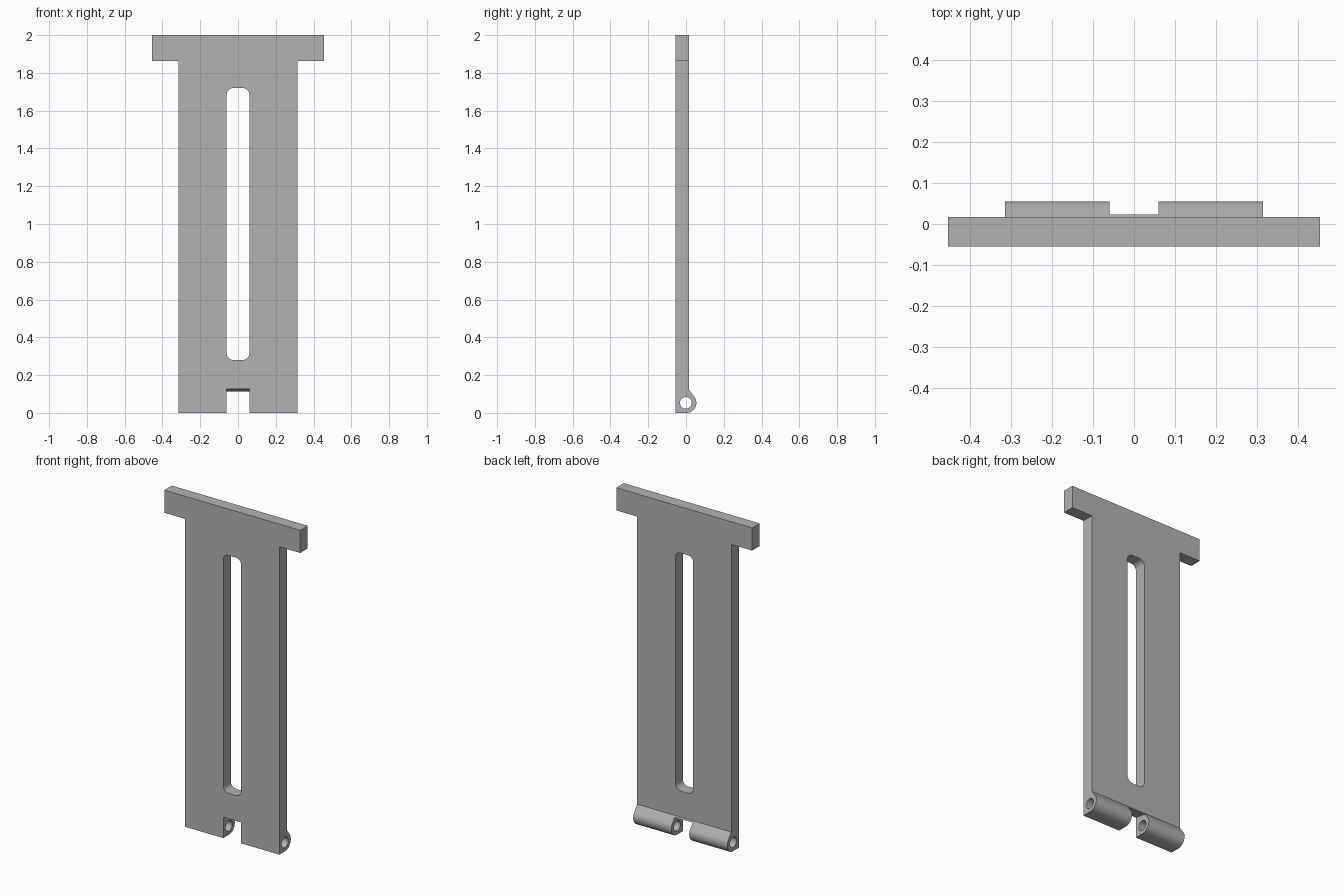
import bpy, bmesh
from math import radians, sin, cos, atan2, acos, hypot, degrees
from mathutils import Vector

if "Cube" in bpy.data.objects:
    bpy.data.objects.remove(bpy.data.objects["Cube"], do_unlink=True)

FRONT, BACK = -0.055, 0.017      # plate faces
PIN_Y, PIN_Z, KNUCKLE_R = 0.002, 0.053, 0.053
HALF_TOP, HALF_BODY, HALF_GAP = 0.455, 0.315, 0.06

grey = bpy.data.materials.new("grey_metal")
grey.use_nodes = True
colour = (0.45, 0.45, 0.45, 1)
grey.diffuse_color = colour
grey.node_tree.nodes["Principled BSDF"].inputs["Base Color"].default_value = colour


def prism(name, points, offset):
    """Sweep a closed outline of 3D points along an offset."""
    bm = bmesh.new()
    face = bm.faces.new([bm.verts.new(p) for p in points])
    grown = bmesh.ops.extrude_face_region(bm, geom=[face])["geom"]
    bmesh.ops.translate(bm, vec=Vector(offset),
                        verts=[v for v in grown if isinstance(v, bmesh.types.BMVert)])
    bmesh.ops.recalc_face_normals(bm, faces=bm.faces)
    mesh = bpy.data.meshes.new(name)
    bm.to_mesh(mesh)
    bm.free()
    obj = bpy.data.objects.new(name, mesh)
    bpy.context.collection.objects.link(obj)
    mesh.materials.append(grey)
    return obj


def side_prism(name, outline, half_width):
    return prism(name, [(-half_width, y, z) for y, z in outline], (2 * half_width, 0, 0))


def front_prism(name, outline):
    return prism(name, [(x, -0.2, z) for x, z in outline], (0, 0.4, 0))


def arc(cx, cy, r, start, end, steps):
    angles = [radians(start + (end - start) * i / steps) for i in range(steps + 1)]
    return [(cx + r * cos(a), cy + r * sin(a)) for a in angles]


# Plate with hinge knuckle: side profile, the slope running tangent to the knuckle
slope_z = 0.122
dy, dz = BACK - PIN_Y, slope_z - PIN_Z
tangent = degrees(atan2(dz, dy) - acos(KNUCKLE_R / hypot(dy, dz)))
profile = [(FRONT, 2), (FRONT, 0)]
profile += arc(PIN_Y, PIN_Z, KNUCKLE_R, -90, tangent, 20)
profile += [(BACK, slope_z), (BACK, 2)]
plate = side_prism("hinged_plate", profile, HALF_TOP)

# Cut below the wide top bar on both sides
cutters = []
for s in (-1, 1):
    cutters.append(front_prism("side_cutter", [
        (s * HALF_BODY, -0.1), (s * 0.6, -0.1), (s * 0.6, 1.863), (s * HALF_BODY, 1.863)]))

# Long slot with rounded corners
r, low, high = 0.035, 0.28, 1.72
slot = []
for i, (sx, z) in enumerate([(1, high - r), (-1, high - r), (-1, low + r), (1, low + r)]):
    slot += arc(sx * (HALF_GAP - r), z, r, 90 * i, 90 * i + 90, 8)
cutters.append(front_prism("slot_cutter", slot))

# Notch between the knuckles, with a slightly sloping ceiling
cutters.append(side_prism("notch_cutter", [
    (-0.1, -0.1), (0.1, -0.1), (0.1, 0.101), (-0.1, 0.134)], HALF_GAP))

# Pin hole
cutters.append(side_prism("pin_cutter", arc(PIN_Y - 0.003, PIN_Z, 0.031, 0, 348.75, 31), 0.6))

bpy.context.view_layer.objects.active = plate
plate.select_set(True)
for cutter in cutters:
    mod = plate.modifiers.new("cut", 'BOOLEAN')
    mod.operation = 'DIFFERENCE'
    mod.solver = 'EXACT'
    mod.object = cutter
    bpy.ops.object.modifier_apply(modifier=mod.name)
    bpy.data.objects.remove(cutter, do_unlink=True)

bpy.ops.object.shade_smooth_by_angle(angle=radians(25))
